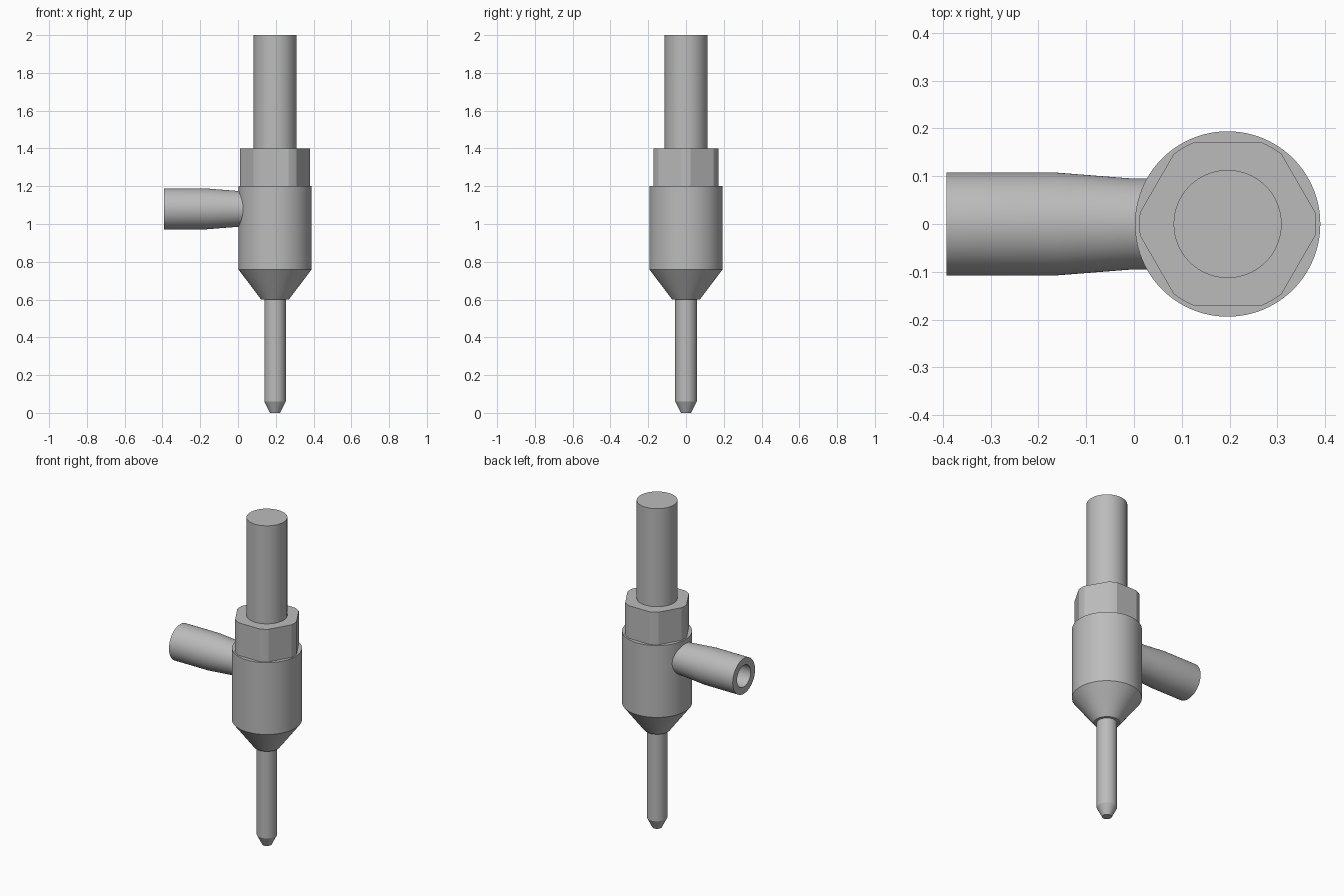
import bpy, bmesh, math
from mathutils import Matrix

cube = bpy.data.objects.get("Cube")
if cube:
    bpy.data.objects.remove(cube, do_unlink=True)

AXIS_X = 0.196     # main axis of the tool
ARM_Z = 1.08       # height of the side tube

steel = bpy.data.materials.new("steel grey")
steel.use_nodes = True
grey = (0.5, 0.5, 0.5, 1)
steel.diffuse_color = grey
steel.node_tree.nodes["Principled BSDF"].inputs["Base Color"].default_value = grey


def finish(name, bm, angle=25):
    """Turn a bmesh into a named, shaded steel object."""
    bmesh.ops.recalc_face_normals(bm, faces=bm.faces)
    mesh = bpy.data.meshes.new(name)
    bm.to_mesh(mesh)
    bm.free()
    mesh.materials.append(steel)
    obj = bpy.data.objects.new(name, mesh)
    bpy.context.collection.objects.link(obj)
    bpy.ops.object.select_all(action='DESELECT')
    obj.select_set(True)
    bpy.context.view_layer.objects.active = obj
    bpy.ops.object.shade_smooth_by_angle(angle=math.radians(angle))
    return obj


def lathe(name, profile, matrix, closed=False, sides=96):
    """Revolve (radius, height) points about z; ends are capped unless closed."""
    bm = bmesh.new()
    rings = [[bm.verts.new((r * math.cos(math.tau * i / sides),
                            r * math.sin(math.tau * i / sides), h))
              for i in range(sides)] for r, h in profile]
    pairs = list(zip(rings, rings[1:]))
    if closed:
        pairs.append((rings[-1], rings[0]))
    else:
        bm.faces.new(rings[0])
        bm.faces.new(rings[-1])
    for a, b in pairs:
        for i in range(sides):
            j = (i + 1) % sides
            bm.faces.new((a[i], a[j], b[j], b[i]))
    bmesh.ops.transform(bm, matrix=matrix, verts=bm.verts)
    return finish(name, bm)


main = Matrix.Translation((AXIS_X, 0, 0))

# Needle with a blunt tapered tip
lathe("needle", [(0.027, 0), (0.057, 0.06), (0.057, 0.62)], main)

# Cylindrical body with a conical lower end
lathe("body", [(0.073, 0.6), (0.194, 0.76), (0.194, 1.2)], main)

# Upper rod
lathe("upper_rod", [(0.113, 1.38), (0.113, 2.0)], main)

# Hexagonal nut with corners turned down to a circle
FLAT, ROUND = 0.171, 0.185
arc = math.pi / 6 - math.acos(FLAT / ROUND)
bm = bmesh.new()
outline = []
for corner in range(6):
    for step in range(-2, 3):
        a = corner * math.pi / 3 + arc * step / 2
        outline.append(bm.verts.new((AXIS_X + ROUND * math.cos(a),
                                     ROUND * math.sin(a), 1.2)))
base = bm.faces.new(outline)
top = bmesh.ops.extrude_face_region(bm, geom=[base], use_keep_orig=True)
bmesh.ops.translate(bm, vec=(0, 0, 0.2),
                    verts=[v for v in top["geom"] if isinstance(v, bmesh.types.BMVert)])
finish("hex_nut", bm, angle=15)

# Hollow side tube, narrowing towards the body
arm = Matrix.Translation((-0.392, 0, ARM_Z)) @ Matrix.Rotation(math.pi / 2, 4, 'Y')
lathe("side_tube",
      [(0.066, 0), (0.108, 0), (0.108, 0.225), (0.095, 0.39), (0.095, 0.46), (0.066, 0.46)],
      arm, closed=True)
